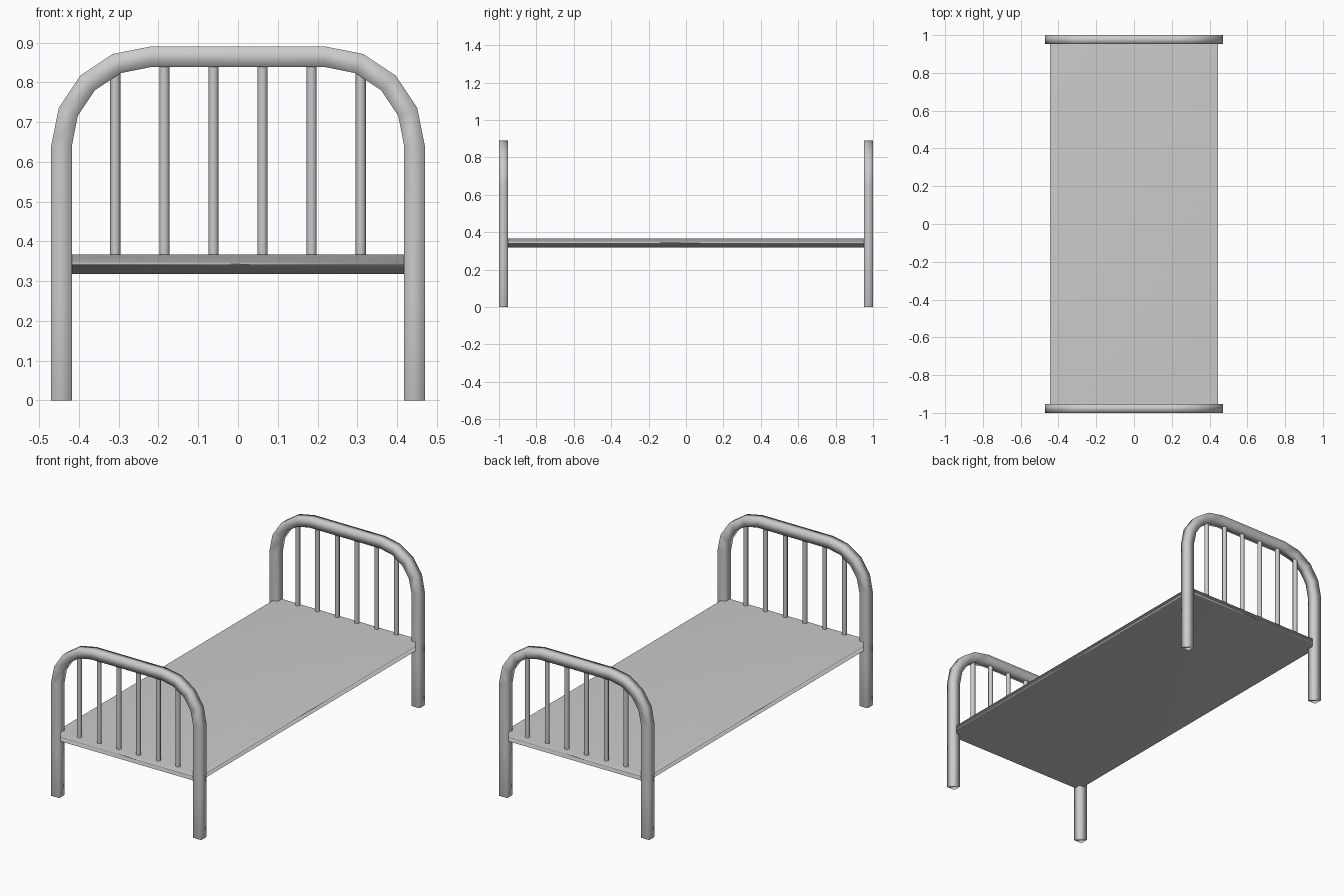
import bpy, bmesh
from math import sin, cos, pi

if "Cube" in bpy.data.objects:
    bpy.data.objects.remove(bpy.data.objects["Cube"])

RAIL_Y, RAIL_DEPTH = 0.976, 0.048
BEND_X, BEND_Z = 0.22, 0.64


def finish(bm, name):
    """Turn a bmesh into a smooth-shaded object with area weighted normals."""
    bmesh.ops.recalc_face_normals(bm, faces=bm.faces[:])
    for f in bm.faces:
        f.smooth = True
    mesh = bpy.data.meshes.new(name)
    bm.to_mesh(mesh)
    bm.free()
    obj = bpy.data.objects.new(name, mesh)
    bpy.context.collection.objects.link(obj)
    mod = obj.modifiers.new("weighted_normals", 'WEIGHTED_NORMAL')
    mod.mode = 'FACE_AREA'
    return obj


def arch_outline(radius):
    """Leg, faceted bend, top rail, bend, leg as (x, z) points."""
    half = [(-BEND_X - radius, 0), (-BEND_X - radius, 0.255)]
    for i in range(5):
        a = i * pi / 8
        half.append((-BEND_X - radius * cos(a), BEND_Z + radius * sin(a)))
    return half + [(-x, z) for x, z in reversed(half)]


def end_frame(name, y):
    bm = bmesh.new()
    y0 = y - RAIL_DEPTH / 2
    outer, inner = ([bm.verts.new((x, y0, z)) for x, z in arch_outline(r)]
                    for r in (0.25, 0.198))
    for i in range(len(outer) - 1):
        bm.faces.new((outer[i], outer[i + 1], inner[i + 1], inner[i]))
    ext = bmesh.ops.extrude_face_region(bm, geom=bm.faces[:])
    moved = [g for g in ext["geom"] if isinstance(g, bmesh.types.BMVert)]
    bmesh.ops.translate(bm, verts=moved, vec=(0, RAIL_DEPTH, 0))
    return finish(bm, name)


def spindle(name, x, y, z0, z1):
    bpy.ops.mesh.primitive_cylinder_add(vertices=8, radius=0.0128, depth=z1 - z0,
                                        location=(x, y, (z0 + z1) / 2))
    bpy.context.object.name = name
    bpy.ops.object.shade_smooth_by_angle(angle=pi / 3)


# mattress base
bm = bmesh.new()
bmesh.ops.create_cube(bm, size=1)
bmesh.ops.scale(bm, vec=(0.89, 1.98, 0.049), verts=bm.verts)
bmesh.ops.translate(bm, vec=(0, 0, 0.3425), verts=bm.verts)
finish(bm, "bed_base")

# matching head and foot frames with spindles
for part, side in (("foot", -1), ("head", 1)):
    end_frame(part + "_frame", side * RAIL_Y)
    for i in range(6):
        x = (i - 2.5) * 0.1235
        top = 0.835 if i in (0, 5) else 0.85
        spindle(f"{part}_spindle_{i + 1}", x, side * RAIL_Y, 0.36, top)
